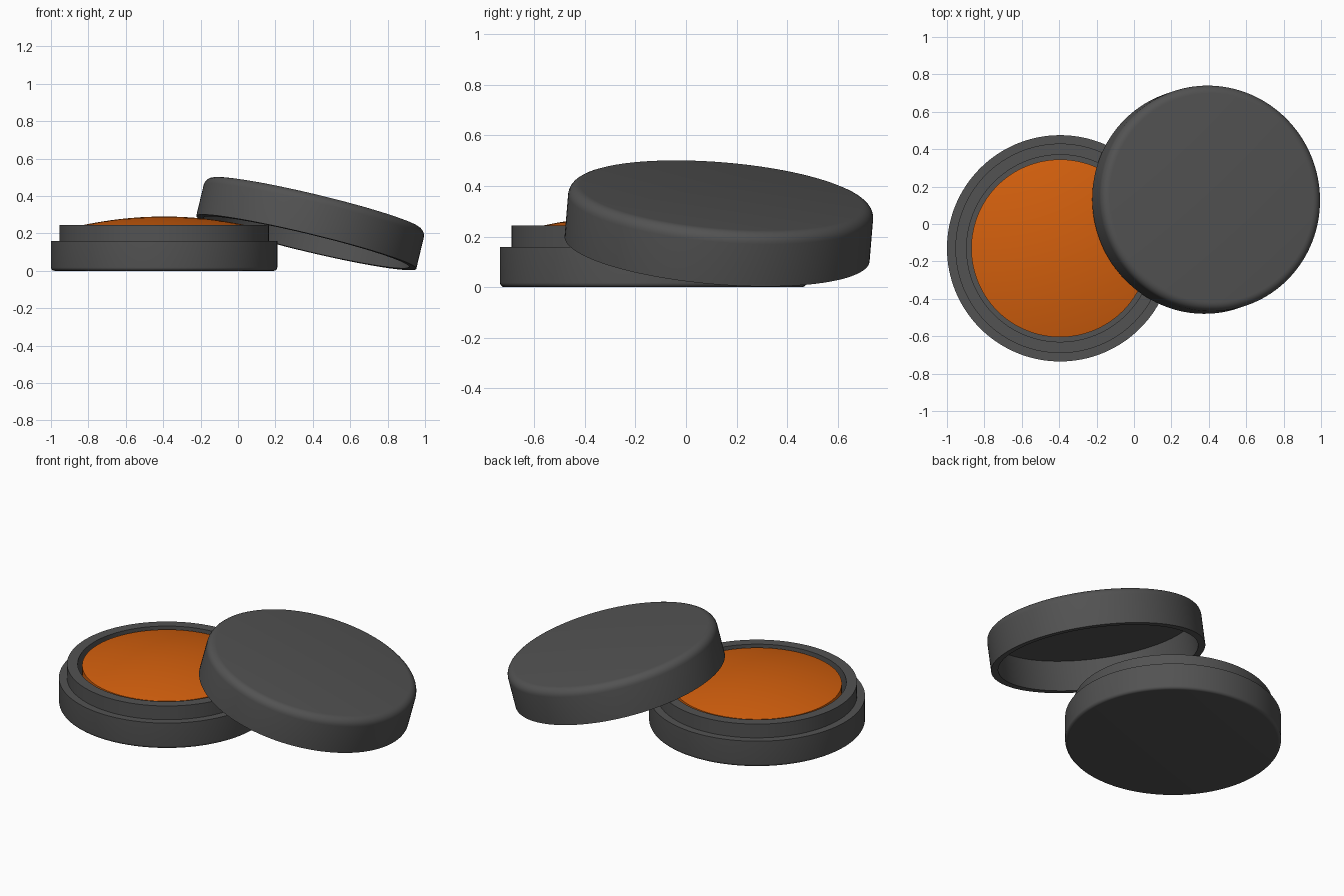
import bpy, bmesh, math
from mathutils import Vector

if "Cube" in bpy.data.objects:
    bpy.data.objects.remove(bpy.data.objects["Cube"])


def material(name, rgb):
    m = bpy.data.materials.new(name)
    m.diffuse_color = (*rgb, 1)
    m.use_nodes = True
    m.node_tree.nodes["Principled BSDF"].inputs["Base Color"].default_value = m.diffuse_color
    return m


def arc(cr, cz, rad, a0, a1, n=6):
    # Quarter-round points for a profile, angles in degrees
    return [(cr + rad * math.cos(math.radians(a0 + (a1 - a0) * i / n)),
             cz + rad * math.sin(math.radians(a0 + (a1 - a0) * i / n)))
            for i in range(n + 1)]


def lathe(name, profile, mat, segments=128):
    # Revolve (radius, height) points about z; end points on the axis become poles
    bm = bmesh.new()
    rings = []
    for r, z in profile:
        if r < 1e-6:
            rings.append([bm.verts.new((0, 0, z))] * segments)
        else:
            rings.append([bm.verts.new((r * math.cos(a), r * math.sin(a), z))
                          for a in (2 * math.pi * i / segments for i in range(segments))])
    for lo, hi in zip(rings, rings[1:]):
        for i in range(segments):
            j = (i + 1) % segments
            bm.faces.new(dict.fromkeys((lo[i], lo[j], hi[j], hi[i])))
    bmesh.ops.recalc_face_normals(bm, faces=bm.faces)
    mesh = bpy.data.meshes.new(name)
    bm.to_mesh(mesh)
    bm.free()
    mesh.materials.append(mat)
    obj = bpy.data.objects.new(name, mesh)
    bpy.context.collection.objects.link(obj)
    bpy.ops.object.select_all(action='DESELECT')
    obj.select_set(True)
    bpy.context.view_layer.objects.active = obj
    bpy.ops.object.shade_smooth_by_angle(angle=math.radians(30))
    return obj


grey = material("dark_grey", (0.085, 0.085, 0.085))
orange = material("orange", (0.65, 0.115, 0.004))
base_at = Vector((-0.395, -0.13, 0))

# Jar base: rounded foot, shoulder, neck and recessed well
base = lathe("jar_base",
             [(0, 0)] + arc(0.587, 0.018, 0.018, -90, 0)
             + [(0.605, 0.16), (0.56, 0.16), (0.56, 0.245), (0.5, 0.245),
                (0.5, 0.06), (0, 0.06)], grey)
base.location = base_at

# Domed filling, standing just clear of the neck wall
dome = [(0.475 * math.cos(t), 0.235 + 0.055 * (1 - math.cos(t) ** 2))
        for t in (math.pi / 2 * i / 12 for i in range(12))]
filling = lathe("filling", [(0, 0.061), (0.475, 0.061)] + dome + [(0, 0.29)], orange)
filling.location = base_at

# Hollow lid with rounded top edge, leaning on the base
lid = lathe("lid",
            [(0, 0.175), (0.565, 0.175), (0.565, 0), (0.605, 0)]
            + arc(0.56, 0.172, 0.045, 0, 90) + [(0, 0.217)], grey)
lid.rotation_mode = 'QUATERNION'
lid.rotation_quaternion = Vector((0, 0, 1)).rotation_difference(Vector((0.24, 0.083, 1)))
lid.location = (0.365, 0.123, 0.152)
